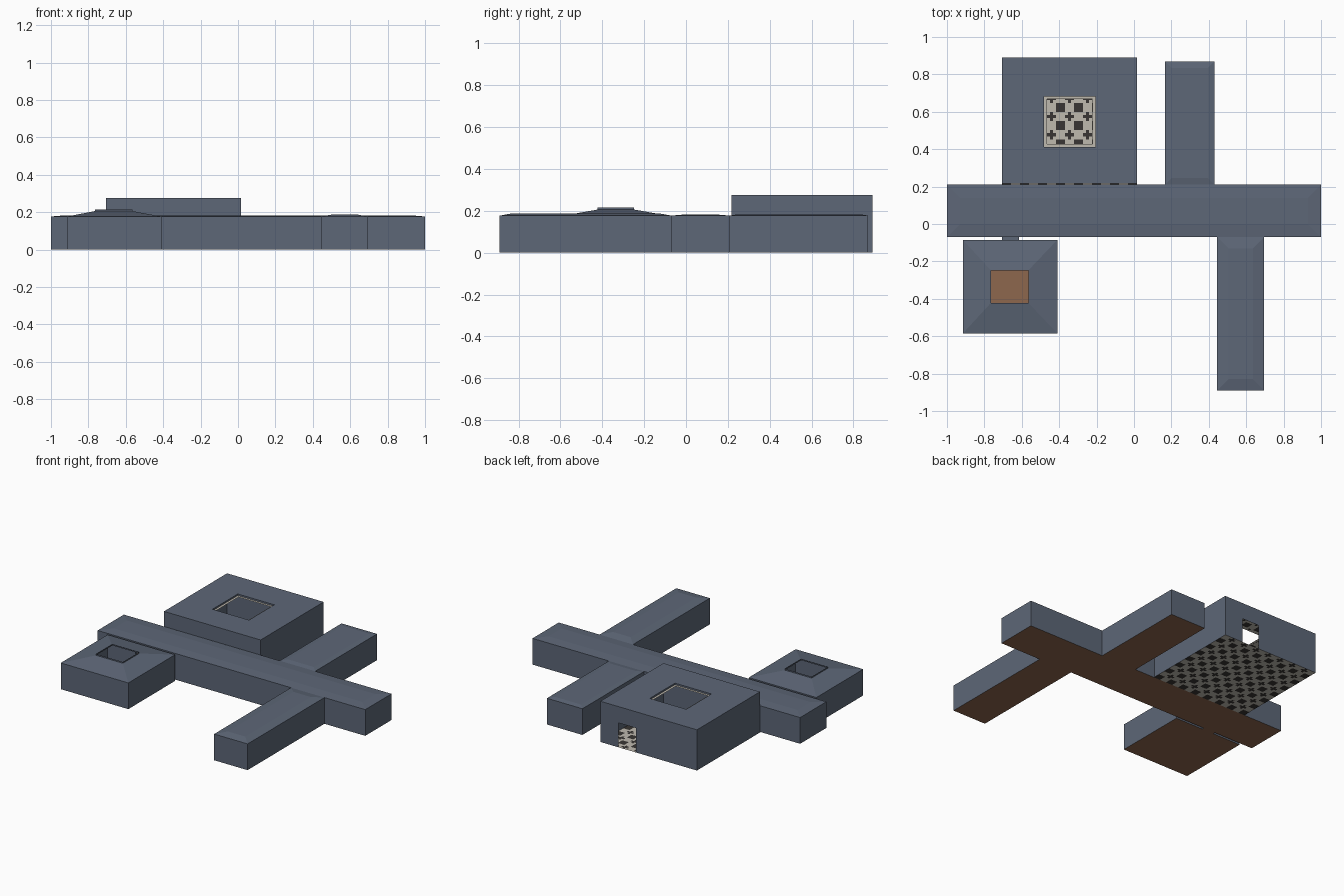
import bpy, bmesh

if "Cube" in bpy.data.objects:
    bpy.data.objects.remove(bpy.data.objects["Cube"])


def material(name, rgb):
    m = bpy.data.materials.new(name)
    m.diffuse_color = (*rgb, 1)
    m.use_nodes = True
    m.node_tree.nodes["Principled BSDF"].inputs["Base Color"].default_value = m.diffuse_color
    return m


SLATE = material("slate wall", (0.11, 0.135, 0.185))
BROWN = material("brown floor", (0.27, 0.135, 0.075))
BEIGE = material("light tile", (0.52, 0.49, 0.43))
DARK = material("dark tile", (0.04, 0.036, 0.033))


def finish(bm, name, mats):
    bmesh.ops.remove_doubles(bm, verts=bm.verts, dist=1e-5)
    me = bpy.data.meshes.new(name)
    bm.to_mesh(me)
    bm.free()
    for m in mats:
        me.materials.append(m)
    ob = bpy.data.objects.new(name, me)
    bpy.context.collection.objects.link(ob)
    return ob


def face(bm, pts, mat=0):
    f = bm.faces.new([bm.verts.new(p) for p in pts])
    f.material_index = mat


def corners(rect, z):
    x0, x1, y0, y1 = rect
    return [(x0, y0, z), (x1, y0, z), (x1, y1, z), (x0, y1, z)]


def ring(bm, outer, z0, inner, z1):
    """Four quads joining two rectangles: a roof slope, frame or lip."""
    a, b = corners(outer, z0), corners(inner, z1)
    for i in range(4):
        j = (i + 1) % 4
        face(bm, [a[i], a[j], b[j], b[i]])


def wall(bm, a, b, z, doors=()):
    """Wall from a to b, with doors (start, end, top) along x or y."""
    axis = 0 if abs(a[0] - b[0]) > abs(a[1] - b[1]) else 1
    lo, hi = a[axis], b[axis]
    flip = lo > hi

    def panel(s, e, z0, z1):
        p, q = list(a), list(a)
        p[axis], q[axis] = s, e
        if flip:
            p, q = q, p
        if abs(e - s) > 1e-5 and z1 - z0 > 1e-5:
            face(bm, [(*p, z0), (*q, z0), (*q, z1), (*p, z1)])

    at, end = min(lo, hi), max(lo, hi)
    for s, e, top in sorted(doors):
        panel(at, s, 0, z)
        panel(s, e, top, z)
        at = e
    panel(at, end, 0, z)


def room(name, rect, h, inner, h2, doors=None, hole=False, floor=True):
    """Hollow room: walls (sides 0 front, 1 right, 2 back, 3 left) and sloped roof."""
    doors = doors or {}
    bm = bmesh.new()
    c = [p[:2] for p in corners(rect, 0)]
    for i in range(4):
        wall(bm, c[i], c[(i + 1) % 4], h, doors.get(i, ()))
    ring(bm, rect, h, inner, h2)
    if not hole:
        face(bm, corners(inner, h2))
    finish(bm, name + "_shell", [SLATE])
    if floor:
        bm = bmesh.new()
        face(bm, corners(rect, 0))
        finish(bm, name + "_floor", [BROWN])


def inset(r, dx, dy):
    return (r[0] + dx, r[1] - dx, r[2] + dy, r[3] - dy)


def tiles(name, rect, z, up, skip=None):
    """Checker of solid and notched dark tiles, each cell 3 x 3 squares."""
    bm = bmesh.new()
    nx, ny = 45, 42
    sx, sy = (rect[1] - rect[0]) / nx, (rect[3] - rect[2]) / ny
    for i in range(nx):
        for j in range(ny):
            x, y = rect[0] + i * sx, rect[2] + j * sy
            if skip and skip[0] < x + sx / 2 < skip[1] and skip[2] < y + sy / 2 < skip[3]:
                continue
            corner = i % 3 != 1 and j % 3 != 1
            dark = (i // 3 + j // 3) % 2 == 0 and (j // 3 % 2 == 0 or not corner)
            pts = corners((x, x + sx, y, y + sy), z)
            face(bm, pts if up else pts[::-1], int(dark))
    finish(bm, name, [BEIGE, DARK])


# Corridors with shallow hipped roofs
H = 0.177
main = (-1, 1, -0.07, 0.21)
back = (0.165, 0.43, 0.21, 0.87)
front = (0.445, 0.695, -0.89, -0.07)
link = (-0.705, -0.615, -0.085, -0.07)
room("main_corridor", main, H, inset(main, 0.07, 0.07), 0.183,
     {0: [(link[0], link[1], 0.15), (front[0], front[1], H)], 2: [(back[0], back[1], H)]})
room("back_corridor", back, H, inset(back, 0.035, 0.035), 0.183,
     {0: [(back[0], back[1], H)]})
room("front_corridor", front, H, inset(front, 0.06, 0.06), 0.188,
     {2: [(front[0], front[1], H)]})

# Small room with a pyramid roof, raised collar and opening
small = (-0.915, -0.41, -0.585, -0.085)
vent = (-0.765, -0.565, -0.422, -0.248)
room("small_room", small, H, vent, 0.206, {2: [(link[0], link[1], 0.15)]}, hole=True)
bm = bmesh.new()
ring(bm, vent, 0.206, vent, 0.215)
finish(bm, "vent_collar", [SLATE])

# Short passage between small room and main corridor
bm = bmesh.new()
for x in link[:2]:
    wall(bm, (x, link[2]), (x, link[3]), 0.15)
face(bm, corners(link, 0.15))
finish(bm, "passage_shell", [SLATE])
bm = bmesh.new()
face(bm, corners(link, 0))
finish(bm, "passage_floor", [BROWN])

# Tall hall with skylight, back door and tiled floor
hall = (-0.705, 0.017, 0.217, 0.89)
sky = (-0.48, -0.207, 0.413, 0.683)
sky_in = inset(sky, 0.016, 0.016)
room("hall", hall, 0.275, sky, 0.275, {2: [(-0.25, -0.12, 0.165)]}, hole=True, floor=False)
bm = bmesh.new()
ring(bm, sky, 0.275, sky, 0.264)
finish(bm, "skylight_lip", [SLATE])
bm = bmesh.new()
ring(bm, sky, 0.264, sky_in, 0.264)
finish(bm, "skylight_frame", [BEIGE])
tiles("hall_floor", (hall[0], hall[1], 0.21, hall[3]), 0, True)
tiles("hall_ceiling", inset(hall, 0.004, 0.004), 0.262, False, sky)
